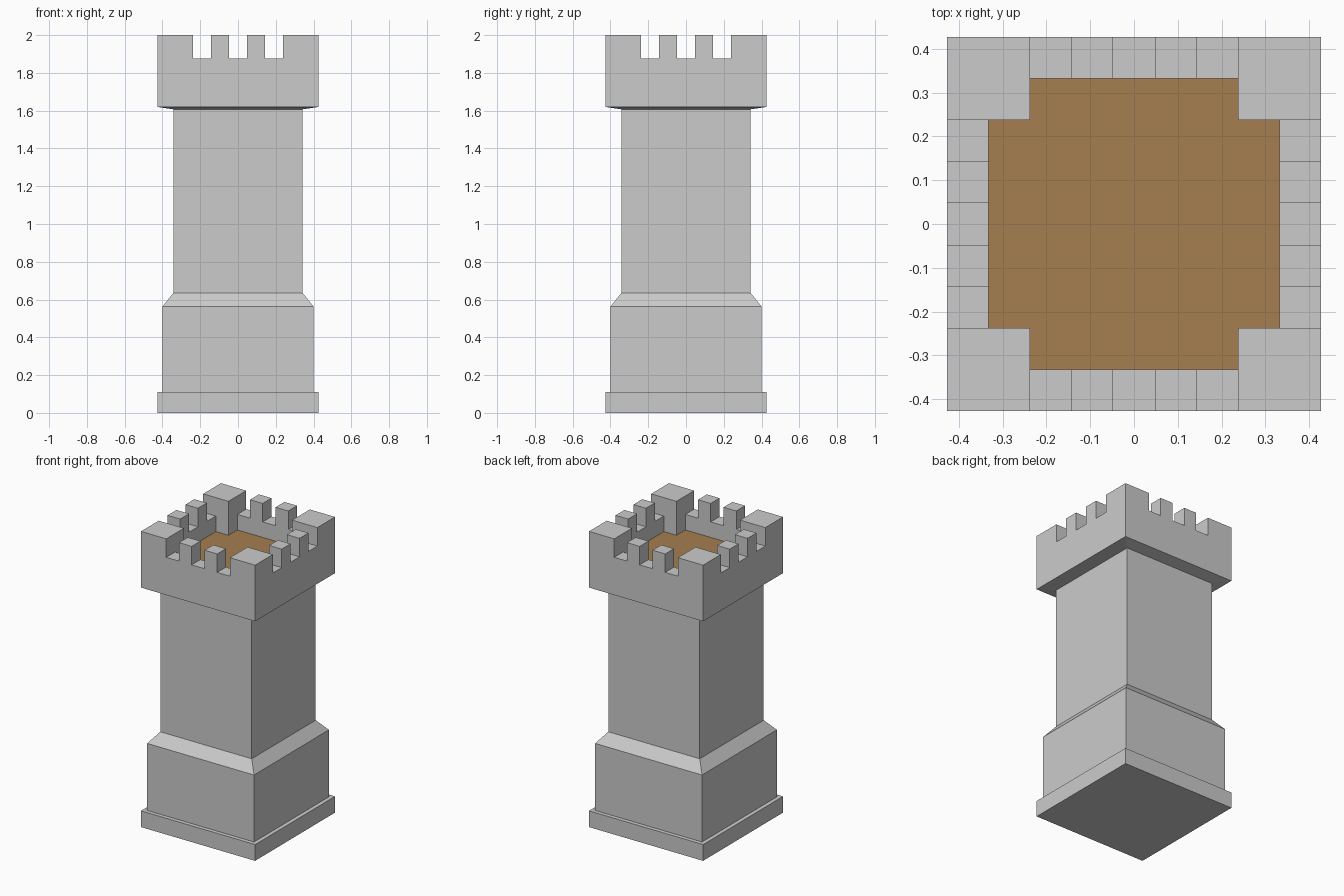
import bpy, bmesh
from math import radians

if "Cube" in bpy.data.objects:
    bpy.data.objects.remove(bpy.data.objects["Cube"])


def finish(bm, name, color=None):
    mesh = bpy.data.meshes.new(name)
    bm.to_mesh(mesh)
    bm.free()
    obj = bpy.data.objects.new(name, mesh)
    bpy.context.collection.objects.link(obj)
    if color:
        mat = bpy.data.materials.new(name + "_wood")
        mat.diffuse_color = color
        mat.use_nodes = True
        mat.node_tree.nodes["Principled BSDF"].inputs["Base Color"].default_value = mat.diffuse_color
        mesh.materials.append(mat)
    return obj


def square_loft(name, profile, color=None):
    """Stack square rings given as (half width, height) and cap both ends."""
    bm = bmesh.new()
    rings = [[bm.verts.new((sx * h, sy * h, z))
              for sx, sy in ((-1, -1), (1, -1), (1, 1), (-1, 1))]
             for h, z in profile]
    for lo, hi in zip(rings, rings[1:]):
        for k in range(4):
            n = (k + 1) % 4
            bm.faces.new((lo[k], lo[n], hi[n], hi[k]))
    bm.faces.new(rings[0][::-1])
    bm.faces.new(rings[-1])
    return finish(bm, name, color)


OUTER, INNER, SHAFT = 0.427, 0.333, 0.342
HEAD_Z, SILL_Z, TOP_Z, DECK_Z = 1.62, 1.875, 2.0, 1.77

# Plinth, lower block, sloped shoulder, shaft and flare under the head
square_loft("tower_body", [(OUTER, 0), (OUTER, 0.11), (0.40, 0.11), (0.40, 0.563),
                           (SHAFT, 0.635), (SHAFT, 1.607), (OUTER, HEAD_Z)])

# Wooden deck inside the parapet
square_loft("deck", [(INNER, HEAD_Z), (INNER, DECK_Z)], (0.38, 0.21, 0.08, 1))

# Parapet: a grid of cells raised to corner-post, merlon or crenel height
half = [0.048, 0.143, 0.238, INNER, OUTER]
grid = [-v for v in reversed(half)] + half
levels = [HEAD_Z, SILL_Z, TOP_Z]


def level(i, j):
    """Index into levels; 0 means empty."""
    if not (0 <= i <= 8 and 0 <= j <= 8):
        return 0
    if i in (0, 1, 7, 8) and j in (0, 1, 7, 8):
        return 2                                  # corner post
    if i in (0, 8) or j in (0, 8):
        along = j if i in (0, 8) else i
        return 2 if along in (3, 5) else 1        # merlon or crenel
    return 0


bm = bmesh.new()


def quad(points):
    bm.faces.new([bm.verts.new(p) for p in points])


for i in range(9):
    for j in range(9):
        top = level(i, j)
        if not top:
            continue
        (x0, x1), (y0, y1) = grid[i:i + 2], grid[j:j + 2]
        corners = [(x0, y0), (x1, y0), (x1, y1), (x0, y1)]
        quad([(*c, levels[top]) for c in corners])
        for k, (di, dj) in enumerate(((0, -1), (1, 0), (0, 1), (-1, 0))):
            a, b = corners[k], corners[(k + 1) % 4]
            for n in range(level(i + di, j + dj), top):
                lo, hi = levels[n], levels[n + 1]
                quad([(*a, lo), (*b, lo), (*b, hi), (*a, hi)])

bmesh.ops.remove_doubles(bm, verts=bm.verts, dist=0.0001)
bmesh.ops.dissolve_limit(bm, angle_limit=radians(1), verts=bm.verts, edges=bm.edges)
finish(bm, "parapet")
